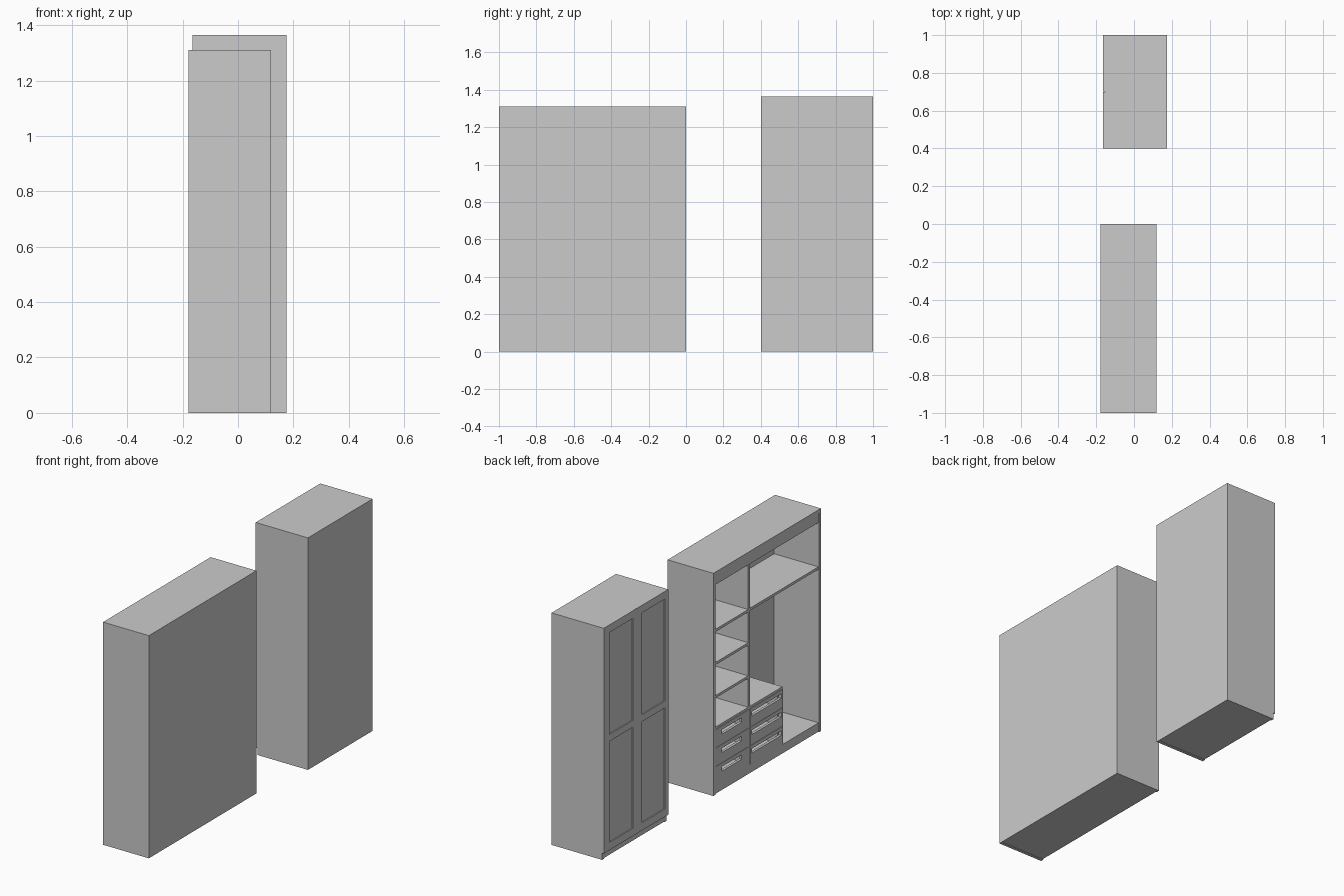
import bpy

if "Cube" in bpy.data.objects:
    bpy.data.objects.remove(bpy.data.objects["Cube"])


def box(name, x, y, z):
    """Axis-aligned board from (min, max) ranges."""
    vs = [(a, b, c) for a in x for b in y for c in z]
    fs = [(0, 1, 3, 2), (4, 6, 7, 5), (0, 4, 5, 1),
          (2, 3, 7, 6), (0, 2, 6, 4), (1, 5, 7, 3)]
    me = bpy.data.meshes.new(name)
    me.from_pydata(vs, [], fs)
    ob = bpy.data.objects.new(name, me)
    bpy.context.collection.objects.link(ob)
    return ob


def frame(name, x, y, z, oy, zs):
    """Board facing -x with rectangular openings (oy wide, list of z ranges)."""
    box(name + "_stile_a", x, (y[0], oy[0]), z)
    box(name + "_stile_b", x, (oy[1], y[1]), z)
    edges = [z[0]] + [v for r in zs for v in r] + [z[1]]
    for i in range(0, len(edges), 2):
        box(f"{name}_rail_{i // 2}", x, oy, (edges[i], edges[i + 1]))


def carcass(name, x, y, h, t, plinth_x, floor_z):
    """Sides, top, back, floor and plinth of a wardrobe."""
    inner = (y[0] + t, y[1] - t)
    box(name + "_right_side", x, (y[0], y[0] + t), (0, h))
    box(name + "_left_side", x, (y[1] - t, y[1]), (0, h))
    box(name + "_top", x, inner, (h - t, h))
    box(name + "_back", (x[1] - 0.006, x[1]), inner, (0, h - t))
    box(name + "_base", (plinth_x, x[1] - 0.006), inner, (0.003, floor_z))


T = 0.018

# Open wardrobe
F, B = -0.178, 0.12
BI = B - 0.006
carcass("open_wardrobe", (F, B), (-1, 0), 1.31, T, F + 0.003, 0.055)
box("open_top_fascia", (F + 0.002, F + 0.02), (-1 + T, -T), (1.234, 1.31 - T))
SX = (F + 0.004, BI)
DIV = (-0.348, -0.330)
box("divider", SX, DIV, (0.055, 1.31 - T))
for i, z in enumerate((0.58, 0.775, 0.97)):
    box(f"side_shelf_{i}", SX, (DIV[1], -T), (z - 0.015, z))
box("hat_shelf", SX, (-1 + T, DIV[0]), (0.957, 0.972))

# Drawer chest with slotted drawer fronts
box("chest_top_left", SX, (DIV[1], -T), (0.38, 0.395))
box("chest_top_right", SX, (-0.648, DIV[0]), (0.38, 0.395))
box("chest_side", SX, (-0.648, -0.633), (0.055, 0.38))
columns = {"left": ((DIV[1], -T), 0.065), "right": ((-0.648, DIV[0]), 0.015)}
STEP = 0.109
for side, (y, m) in columns.items():
    bi = (max(y[0], -0.633) + 0.006, y[1] - 0.006)
    for r in range(3):
        z = 0.055 + STEP * r
        n = f"drawer_{side}_{r}"
        frame(n + "_front", (F + 0.001, F + 0.016), y, (z + 0.001, z + STEP - 0.001),
              (y[0] + m, y[1] - m), [(z + 0.06, z + 0.086)])
        box(n + "_bottom", (F + 0.016, BI - 0.02), bi, (z + 0.008, z + 0.014))
        box(n + "_back", (BI - 0.026, BI - 0.02), bi, (z + 0.014, z + 0.085))
        for k, yy in enumerate((bi[0], bi[1] - 0.006)):
            box(f"{n}_wall_{k}", (F + 0.016, BI - 0.026), (yy, yy + 0.006),
                (z + 0.014, z + 0.085))

# Closed wardrobe with two panelled doors
DF, CF = -0.165, -0.154
carcass("closed_wardrobe", (CF, 0.175), (0.4, 1.0), 1.365, T, CF + 0.002, 0.045)
panels = [(0.085, 0.68), (0.72, 1.32)]
for name, y, oy in (("right_door", (0.4, 0.6995), (0.43, 0.646)),
                    ("left_door", (0.7005, 1.0), (0.73, 0.946))):
    frame(name, (DF, CF), y, (0.04, 1.365), oy, panels)
    for i, z in enumerate(panels):
        box(f"{name}_panel_{i}", (DF + 0.006, CF), oy, z)
